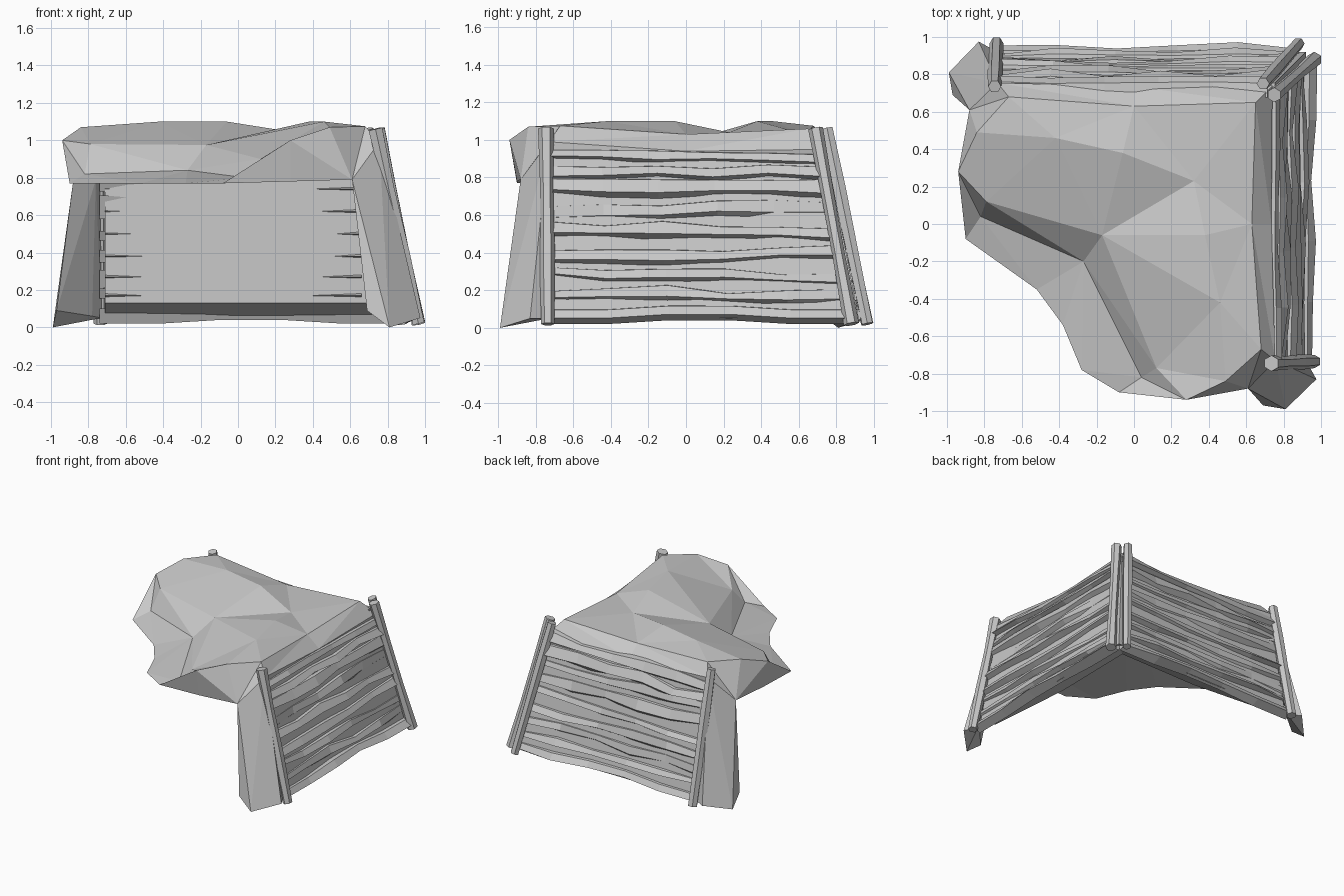
import bpy, bmesh, random
from mathutils import Vector

random.seed(11)
cube = bpy.data.objects.get("Cube")
if cube:
    bpy.data.objects.remove(cube, do_unlink=True)

grey = bpy.data.materials.new("stone_grey")
grey.use_nodes = True
colour = (0.58, 0.58, 0.58, 1)
grey.diffuse_color = colour
grey.node_tree.nodes["Principled BSDF"].inputs["Base Color"].default_value = colour


def finish(name, bm):
    bmesh.ops.recalc_face_normals(bm, faces=bm.faces)
    mesh = bpy.data.meshes.new(name)
    bm.to_mesh(mesh)
    bm.free()
    mesh.materials.append(grey)
    obj = bpy.data.objects.new(name, mesh)
    bpy.context.scene.collection.objects.link(obj)


def swap(p):
    """Reflect across the diagonal that joins the two walls."""
    return Vector((p[1], p[0], p[2]))


def same(p):
    return Vector(p)


def loft(name, rings):
    bm = bmesh.new()
    loops = [[bm.verts.new(p) for p in ring] for ring in rings]
    n = len(loops[0])
    for one, two in zip(loops, loops[1:]):
        for i in range(n):
            j = (i + 1) % n
            bm.faces.new((one[i], one[j], two[j], two[i]))
    bm.faces.new(loops[0])
    bm.faces.new(loops[-1])
    finish(name, bm)


def outer(z):
    """Outward distance of the leaning wall face at height z."""
    return 0.935 - 0.2 * z


def bow(u):
    """How far the inner face steps back towards the open end."""
    return max(0, -u) * .07


# Rocky cap: lower case is one half, upper case its reflection
shared = {"p": (.32, .23, 1.04), "k": (.65, .65, 1.06), "q": (.74, .74, .95),
          "j": (.73, .73, .9), "c": (-.17, -.06, .975), "s": (-.27, -.2, .84),
          "u": (-.38, -.54, .77)}
half = {"e": (-.06, .38, 1.1), "d": (-.42, .46, 1.1), "a": (-.84, .49, 1.07),
        "l": (-.94, .28, 1.0), "m": (-.79, .12, .98), "r": (-.67, .68, 1.075),
        "t": (0, .63, 1.03), "w": (-.73, .755, .99), "v": (0, .735, .94),
        "n": (-.82, .04, .82), "b": (-.9, -.08, .77), "g": (-.52, -.35, .77),
        "f": (-.9, .28, .78), "h": (-.88, .61, .79), "o": (-.75, .75, .86)}
points = dict(shared)
for key, p in half.items():
    points[key] = p
    points[key.upper()] = swap(p)
# The front lobe swells more than its reflection
points["G"] = (-.28, -.78, .77)
points["M"] = (.12, -.77, .9)
points["N"] = (.04, -.82, .8)

bm = bmesh.new()
verts = {key: bm.verts.new(p) for key, p in points.items()}
patches = ("pet ptk edt drt dar trw twv ktv kvq vwo voj vjq rah rhw who lma lah lhf "
           "amd dmc dce ecp mcs msn nsg ngb lmn lnb lbf").split()
for patch in patches:
    bm.faces.new([verts[ch] for ch in patch])
    bm.faces.new([verts[ch if ch in shared else ch.upper()] for ch in patch])
bm.faces.new([verts[ch] for ch in "sgu"])
bm.faces.new([verts[ch] for ch in "suG"])
# Underside rises from the rim to the head of the walls
for patch in ("ohf", "ofb", "obg", "ogj", "OHF", "OFB", "OBG", "OGj", "jgu", "juG"):
    bm.faces.new([verts[ch] for ch in patch])
finish("rock_cap", bm)


# End buttress: hull of its foot and its top
buttress = [(-.83, .975, .05), (-.99, .81, 0), (-.97, .69, .09), (-.78, .86, .06),
            (-.73, .92, .05), (-.73, .755, .99), (-.88, .61, .79), (-.76, .68, .79)]

# Backing wall, thick at the foot: distance out, height, share of the bow
section = [(.92, .05, 0), (.755, .9, 0), (.72, .9, .4), (.71, .13, 1)]

plank_heights = [.07, .17, .27, .38, .5, .62, .74, .82, .91]


def make_planks(side, flip):
    for number, height in enumerate(plank_heights):
        rings = []
        tall = random.uniform(.09, .15)
        proud = random.uniform(.01, .035)
        tilt = random.uniform(-.02, .02)
        right = outer(height) - .04
        for step in range(6):
            u = -.74 + (right + .74) * step / 5
            z = height + tilt * (step - 2.5) / 2.5 + random.uniform(-.012, .012)
            h = tall * random.uniform(.45, 1)
            if number == 0:
                z = .06 + .02 * (step in (2, 3))
                h = .08
            bulge = proud + random.uniform(-.02, .025)
            ring = []
            for push, lift in ((-.06, .5), (bulge * .4, .45), (bulge, -.1), (-.04, -.5)):
                zz = z + lift * h
                ring.append(flip((u, outer(zz) + push, zz)))
            rings.append(ring)
        loft(f"{side}_plank_{number + 1}", rings)


def make_spikes(side, flip):
    """Pointed plank tips that break through the inner face."""
    for number, z in enumerate(plank_heights[1:7]):
        inner = .71 + .013 * (z - .13)
        for start, way in ((-.71, 1), (.66, -1)):
            end = start + way * random.uniform(.15, .42)
            base = [flip((start, inner + bow(start) + dy, z + dz))
                    for dy, dz in ((.03, .022), (-.03, 0), (.03, -.015))]
            tip = flip((end, inner + bow(end) + .003, z))
            loft(f"{side}_plank_tip_{number + 1}",
                 [base, [tip + (p - base[0]) * .03 for p in base]])


def make_post(name, foot, head, flip, radius=.038):
    foot, head = Vector(foot), Vector(head)
    axis = (head - foot).normalized()
    across = axis.cross(Vector((0, 1, 0))).normalized()
    along = axis.cross(across)
    rings = []
    for t in (0, .35, .7, 1):
        centre = foot.lerp(head, t)
        r = radius * random.uniform(.85, 1.12)
        ring = []
        for x, y in ((1, 0), (.5, .87), (-.5, .87), (-1, 0), (-.5, -.87), (.5, -.87)):
            ring.append(flip(centre + r * (x * across + y * along)))
        rings.append(ring)
    loft(name, rings)


for side, flip in (("back", same), ("side", swap)):
    bm = bmesh.new()
    for p in buttress:
        bm.verts.new(flip(p))
    bmesh.ops.convex_hull(bm, input=bm.verts)
    finish(f"{side}_buttress", bm)
    loft(f"{side}_wall", [[flip((-.71, y + bow(-.71) * b, z)) for y, z, b in section],
                          [flip((0, y - .01, z)) for y, z, b in section],
                          [flip((y, y, z)) for y, z, b in section]])
    make_planks(side, flip)
    make_spikes(side, flip)
    make_post(f"{side}_end_post", (-.735, .965, .02), (-.745, .735, 1.06), flip)
    make_post(f"{side}_corner_post", (.88, .965, .02), (.69, .75, 1.06), flip)
